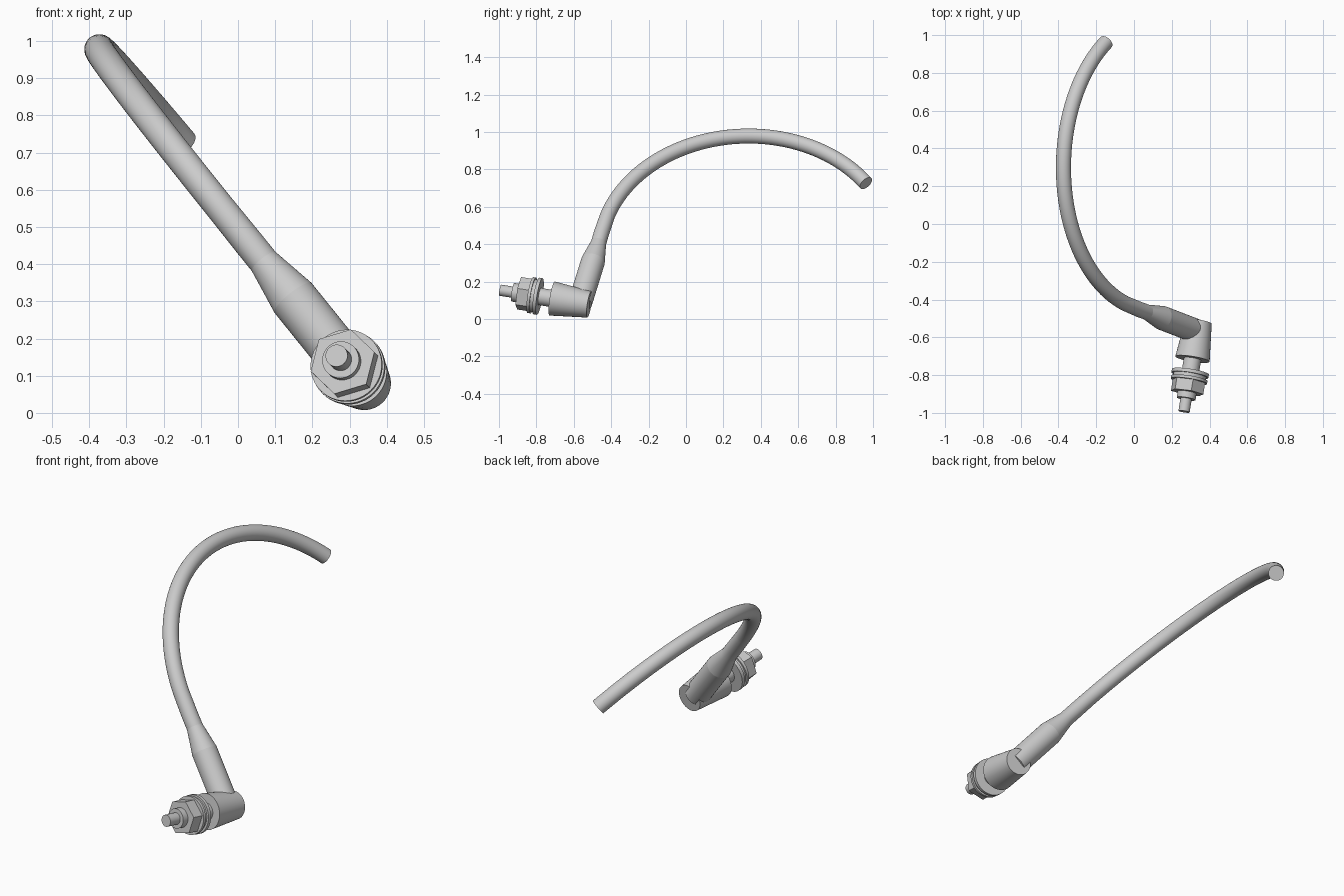
import bpy, bmesh, math
from mathutils import Vector, Matrix

if "Cube" in bpy.data.objects:
    bpy.data.objects.remove(bpy.data.objects["Cube"])

# Axis of the threaded fitting, running from the stud tip back into the hub
TIP = Vector((0.265, -0.993, 0.154))
AXIS = Vector((0.16, 1.0, -0.16))
TURN = Matrix((Vector((1, 0, 0)), Vector((0, 0, 1)), Vector((0, 1, 0)))).transposed()


def on_axis(y):
    return TIP + AXIS * (y - TIP.y)


def round_part(name, y0, y1, r0, r1=None, sides=48, spin=0.0, bevel=0.0):
    """Cylinder, cone or prism on the fitting axis between two y positions."""
    a, b = on_axis(y0), on_axis(y1)
    d = (b - a).normalized()
    side = Vector((0, 0, 1)).cross(d).normalized() * -1   # +x like
    up = d.cross(side) * -1
    if up.z < 0:
        up = -up
    rings = []
    bm = bmesh.new()
    for c, r in ((a, r0), (b, r0 if r1 is None else r1)):
        rings.append([bm.verts.new(c + r * (side * math.cos(t) + up * math.sin(t)))
                      for t in (spin + math.tau * i / sides for i in range(sides))])
    for i in range(sides):
        j = (i + 1) % sides
        bm.faces.new((rings[0][i], rings[0][j], rings[1][j], rings[1][i]))
    bm.faces.new(rings[0])
    bm.faces.new(rings[1])
    bmesh.ops.recalc_face_normals(bm, faces=bm.faces)
    me = bpy.data.meshes.new(name)
    bm.to_mesh(me)
    bm.free()
    ob = bpy.data.objects.new(name, me)
    bpy.context.collection.objects.link(ob)
    smooth(ob, 30)
    return ob


def smooth(ob, angle):
    bpy.ops.object.select_all(action='DESELECT')
    ob.select_set(True)
    bpy.context.view_layer.objects.active = ob
    bpy.ops.object.shade_smooth_by_angle(angle=math.radians(angle))


# Fitting: stud, collar, hex nut, washers, shank and tapered hub
round_part("stud", -0.993, -0.91, 0.03)
round_part("nut_collar", -0.925, -0.88, 0.05)
round_part("hex_nut", -0.892, -0.83, 0.09, sides=6, spin=math.radians(17))
round_part("front_washer", -0.832, -0.817, 0.097)
round_part("washer_core", -0.82, -0.797, 0.088)
round_part("back_washer", -0.80, -0.782, 0.099)
round_part("shank", -0.79, -0.70, 0.046)
round_part("hub", -0.715, -0.517, 0.092, 0.071)

# Arm: straight stem, short taper, then a circular arc in a slanted plane
U = Vector((-0.632, 0, 0.775))      # uphill direction in the plane
N = Vector((0.775, 0, 0.632))       # plane normal as seen from the front
CY, CS, R = 0.32, 0.215, 0.779      # arc centre (y, uphill) and radius


def arm_point(y, s):
    return U * s + N * (0.311 + 0.023 * (y + 0.46)) + Vector((0, y, 0))


path = [(-0.566, -0.14, 0.064), (-0.497, 0.146, 0.064),
        (-0.467, 0.272, 0.041), (-0.453, 0.335, 0.041)]
a0, a1, steps = math.radians(162), math.radians(34.5), 48
for i in range(steps + 1):
    a = a0 + (a1 - a0) * i / steps
    path.append((CY + R * math.cos(a), CS + R * math.sin(a), 0.04))

cu = bpy.data.curves.new("curved_arm", 'CURVE')
cu.dimensions = '3D'
cu.bevel_depth = 1.0
cu.bevel_resolution = 22
cu.use_fill_caps = True
sp = cu.splines.new('POLY')
sp.points.add(len(path) - 1)
for p, (y, s, r) in zip(sp.points, path):
    p.co = (*arm_point(y, s), 1)
    p.radius = r
arm = bpy.data.objects.new("curved_arm", cu)
bpy.context.collection.objects.link(arm)
bpy.ops.object.select_all(action='DESELECT')
arm.select_set(True)
bpy.context.view_layer.objects.active = arm
bpy.ops.object.convert(target='MESH')
arm = bpy.context.object
bm = bmesh.new()
bm.from_mesh(arm.data)
bmesh.ops.remove_doubles(bm, verts=bm.verts, dist=1e-5)
bmesh.ops.recalc_face_normals(bm, faces=bm.faces)
bm.to_mesh(arm.data)
bm.free()
smooth(arm, 9.5)
